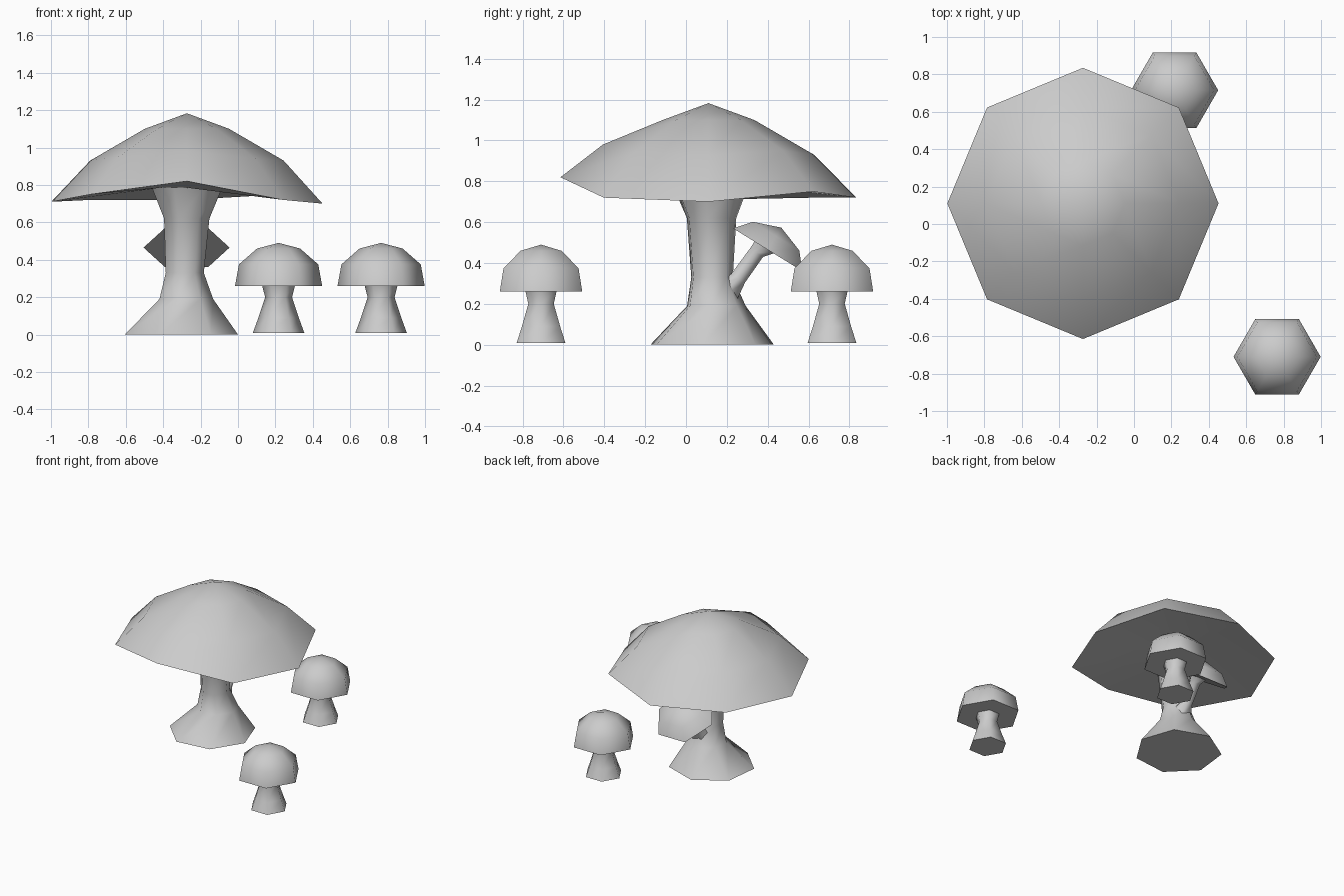
import bpy, bmesh
from math import sin, cos, radians, tau
from mathutils import Matrix, Vector

if "Cube" in bpy.data.objects:
    bpy.data.objects.remove(bpy.data.objects["Cube"])


def ring(n, r, z, c=(0, 0), start=0.0, heights=None):
    """One n-sided loop; heights optionally overrides z per vertex."""
    return [Vector((c[0] + r * cos(radians(start) + tau * i / n),
                    c[1] + r * sin(radians(start) + tau * i / n),
                    heights[i] if heights else z)) for i in range(n)]


def loft(name, rings, tip=None, cap_top=False, matrix=Matrix()):
    """Skin a stack of loops, close the bottom, finish with a tip or a flat cap."""
    bm = bmesh.new()
    loops = [[bm.verts.new(p) for p in pts] for pts in rings]
    n = len(loops[0])
    for a, b in zip(loops, loops[1:]):
        for i in range(n):
            j = (i + 1) % n
            bm.faces.new((a[i], a[j], b[j], b[i]))
    bm.faces.new(loops[0][::-1])
    if tip:
        t = bm.verts.new(tip)
        for i in range(n):
            bm.faces.new((loops[-1][i], loops[-1][(i + 1) % n], t))
    elif cap_top:
        bm.faces.new(loops[-1])
    bm.transform(matrix)
    bmesh.ops.recalc_face_normals(bm, faces=bm.faces)
    mesh = bpy.data.meshes.new(name)
    bm.to_mesh(mesh)
    bm.free()
    ob = bpy.data.objects.new(name, mesh)
    bpy.context.collection.objects.link(ob)
    bpy.ops.object.select_all(action='DESELECT')
    ob.select_set(True)
    bpy.context.view_layer.objects.active = ob
    bpy.ops.object.shade_smooth_by_angle(angle=radians(62))
    return ob


# Large cap: wavy octagonal rim, starting on +x and going round
C = (-0.273, 0.11)
rim = [0.70, 0.75, 0.72, 0.72, 0.71, 0.75, 0.82, 0.72]
shoulder = [0.93, 0.95, 0.93, 0.93, 0.93, 0.95, 0.98, 0.94]
loft("large_cap", [
    ring(8, 0.19, 0.785, C),
    ring(8, 0.725, 0, C, heights=rim),
    ring(8, 0.517, 0, C, heights=shoulder),
    ring(8, 0.225, 1.10, C),
], tip=(C[0], C[1], 1.183))

# Large stem: seven sides, flared foot and flared top
loft("large_stem", [ring(7, r, z, c, -6.6) for r, z, c in [
    (0.312, 0.0, (-0.31, 0.12)),
    (0.148, 0.19, (-0.28, 0.145)),
    (0.105, 0.33, (-0.287, 0.125)),
    (0.125, 0.62, (-0.277, 0.122)),
    (0.20, 0.80, (-0.277, 0.115)),
]], cap_top=True)

# Two small upright mushrooms
for tag, x, y in (("back", 0.217, 0.715), ("front", 0.765, -0.71)):
    place = Matrix.Translation((x, y, 0))
    loft(f"small_cap_{tag}",
         [ring(6, r, z) for r, z in [(0.233, 0.26), (0.212, 0.375), (0.115, 0.46)]],
         tip=(0, 0, 0.49), matrix=place)
    loft(f"small_stem_{tag}",
         [ring(6, r, z) for r, z in [(0.138, 0.008), (0.108, 0.09), (0.072, 0.20), (0.09, 0.27)]],
         cap_top=True, matrix=place)

# Side mushroom growing from the back of the large stem
tilt = Matrix.Rotation(radians(-31.7), 4, 'X')
loft("side_cap",
     [ring(6, r, z) for r, z in [(0.23, 0), (0.155, 0.078)]],
     tip=(0, 0, 0.127), matrix=Matrix.Translation((-0.275, 0.40, 0.465)) @ tilt)
branch = []
for r, y, z in [(0.10, 0.16, 0.23), (0.046, 0.255, 0.325), (0.044, 0.345, 0.45), (0.07, 0.395, 0.485)]:
    m = Matrix.Translation((-0.275, y, z)) @ tilt
    branch.append([m @ p for p in ring(6, r, 0)])
loft("side_stem", branch, cap_top=True)
